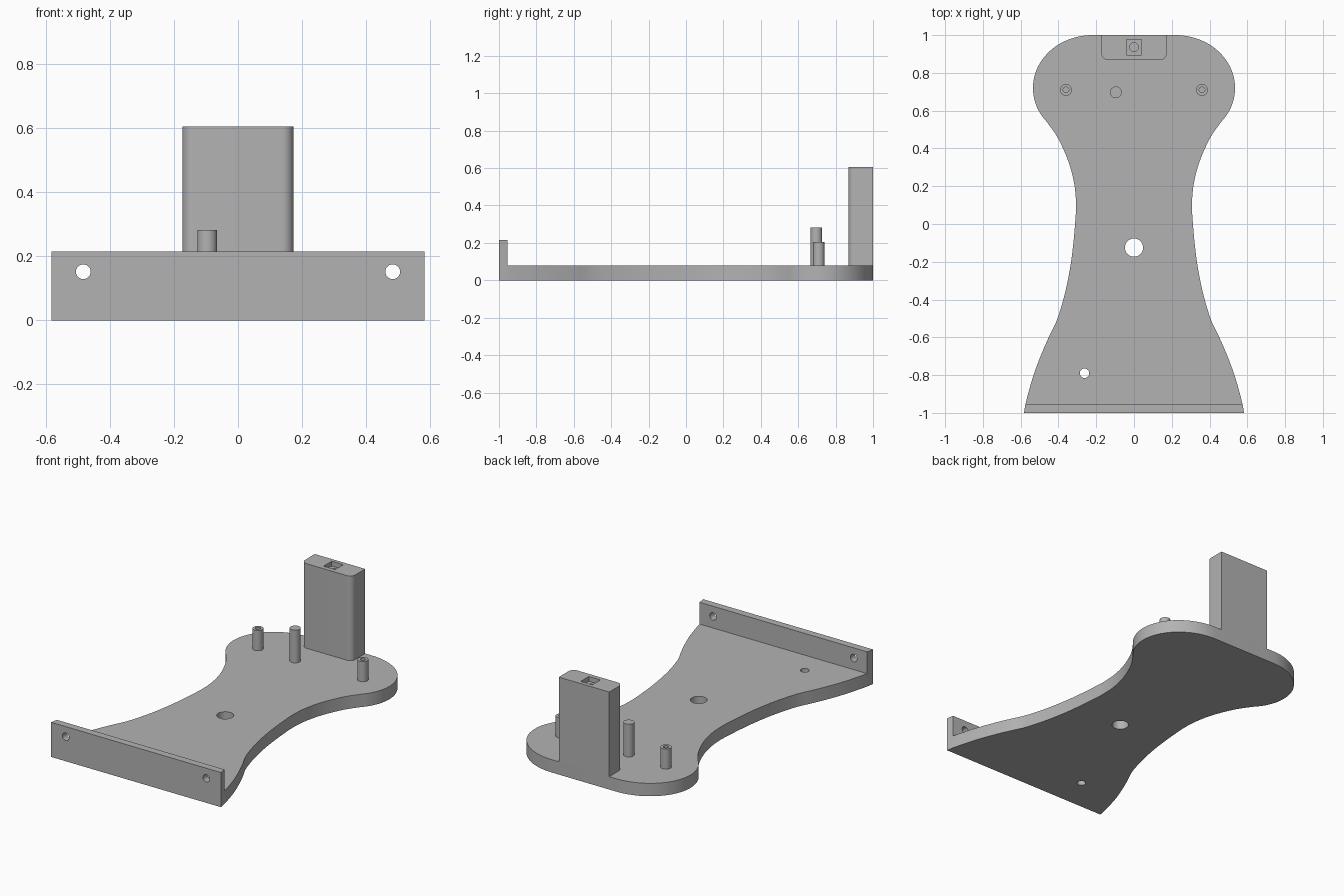
import bpy, bmesh, math
from mathutils import Matrix, Vector

if "Cube" in bpy.data.objects:
    bpy.data.objects.remove(bpy.data.objects["Cube"])

grey = bpy.data.materials.new("plain grey")
grey.use_nodes = True
COLOUR = (0.45, 0.45, 0.45, 1)
grey.diffuse_color = COLOUR
grey.node_tree.nodes["Principled BSDF"].inputs["Base Color"].default_value = COLOUR


def prism(name, profile, z0, z1):
    """Extrude a closed xy profile from z0 to z1."""
    bm = bmesh.new()
    face = bm.faces.new([bm.verts.new((x, y, z0)) for x, y in profile])
    ext = bmesh.ops.extrude_face_region(bm, geom=[face])
    top = [v for v in ext["geom"] if isinstance(v, bmesh.types.BMVert)]
    bmesh.ops.translate(bm, verts=top, vec=(0, 0, z1 - z0))
    bmesh.ops.recalc_face_normals(bm, faces=bm.faces)
    mesh = bpy.data.meshes.new(name)
    bm.to_mesh(mesh)
    bm.free()
    mesh.materials.append(grey)
    obj = bpy.data.objects.new(name, mesh)
    bpy.context.collection.objects.link(obj)
    return obj


def arc(cx, cy, rx, ry, a0, a1, n):
    angles = [math.radians(a0 + (a1 - a0) * i / n) for i in range(n + 1)]
    return [(cx + rx * math.cos(a), cy + ry * math.sin(a)) for a in angles]


def circle(x, y, r, n=40):
    return arc(x, y, r, r, 0, 360, n)[:-1]


def rect(x0, x1, y0, y1):
    return [(x0, y0), (x1, y0), (x1, y1), (x0, y1)]


def cut(obj, cutter):
    """Subtract the cutter, then delete it."""
    cutter.hide_render = True
    mod = obj.modifiers.new("hole", 'BOOLEAN')
    mod.operation, mod.solver, mod.object = 'DIFFERENCE', 'EXACT', cutter
    bpy.context.view_layer.objects.active = obj
    bpy.ops.object.modifier_apply(modifier=mod.name)
    bpy.data.objects.remove(cutter)


def spline(points, steps=5):
    """Smooth curve through the points."""
    p = [Vector(q) for q in points]
    p = [2 * p[0] - p[1]] + p + [2 * p[-1] - p[-2]]
    out = []
    for a, b, c, d in zip(p, p[1:], p[2:], p[3:]):
        for i in range(steps):
            t = i / steps
            out.append(tuple(0.5 * (2 * b + (c - a) * t + (2 * a - 5 * b + 4 * c - d) * t * t
                                    + (3 * b - a - 3 * c + d) * t ** 3)))
    return out + [tuple(p[-2])]


THICK, WALL_Y = 0.08, -0.955

# Waisted base plate: rounded head, narrow waist, flared foot
head = arc(0.22, 0.72, 0.315, 0.28, 90, -40, 36)
waist = spline([head[-1], (0.403, 0.455), (0.347, 0.33), (0.316, 0.21), (0.307, 0.1),
                (0.312, 0), (0.323, -0.12), (0.338, -0.23), (0.364, -0.36), (0.405, -0.5),
                (0.452, -0.6), (0.495, -0.7), (0.532, -0.8), (0.561, -0.9), (0.575, WALL_Y)])
side = head + waist[1:]
plate = prism("base_plate", side + [(-x, y) for x, y in reversed(side)], 0, THICK)
for x, y, r in ((0, -0.125, 0.048), (-0.262, -0.79, 0.025)):
    cut(plate, prism("plate_hole_cutter", circle(x, y, r), -0.1, 0.2))

# Upright front wall with two screw holes
wall = prism("front_wall", [(-0.583, -1), (0.583, -1), (0.575, WALL_Y), (-0.575, WALL_Y)], 0, 0.215)
for x in (-0.483, 0.483):
    drill = prism("wall_hole_cutter", circle(x, 0, 0.023), -0.1, 0.1)
    drill.data.transform(Matrix.Translation((0, -0.98, 0.152)) @ Matrix.Rotation(math.pi / 2, 4, 'X'))
    cut(wall, drill)

# Rear tower with rounded front corners, a square pocket and a round bore
w, y0, r = 0.173, 0.868, 0.035
tower_profile = ([(w, 1), (-w, 1)] + arc(-w + r, y0 + r, r, r, 180, 270, 10)
                 + arc(w - r, y0 + r, r, r, 270, 360, 10))
tower = prism("rear_tower", tower_profile, THICK, 0.605)
cut(tower, prism("pocket_cutter", rect(-0.04, 0.04, 0.896, 0.976), 0.575, 0.7))
cut(tower, prism("bore_cutter", circle(0, 0.936, 0.023), 0.45, 0.7))

# Short hollow posts on both sides, and one taller solid pin
posts = []
for name, x in (("right_post", -0.36), ("left_post", 0.36)):
    post = prism(name, circle(x, 0.71, 0.031), THICK - 0.01, 0.205)
    cut(post, prism("post_bore_cutter", circle(x, 0.71, 0.015), 0.1, 0.3))
    posts.append(post)
pin = prism("tall_pin", circle(-0.096, 0.697, 0.031), THICK - 0.01, 0.283)

# Smooth curved sides, keep crisp edges
bpy.ops.object.select_all(action='DESELECT')
for obj in (plate, wall, tower, pin, *posts):
    obj.select_set(True)
bpy.context.view_layer.objects.active = plate
bpy.ops.object.shade_smooth_by_angle(angle=math.radians(30))
